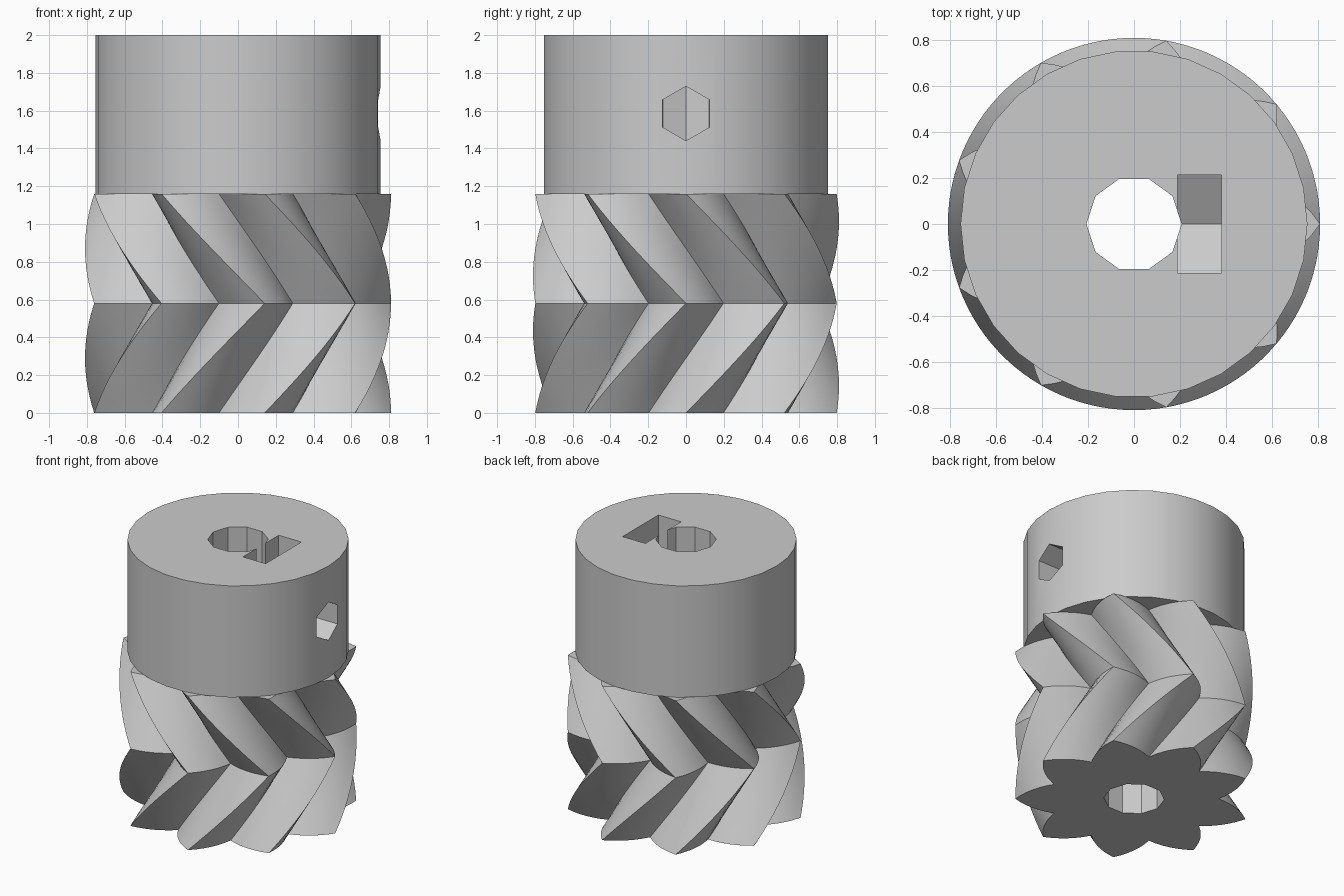
import bpy, bmesh, math
from math import cos, sin, pi, radians
from mathutils import Vector

old = bpy.data.objects.get("Cube")
if old:
    bpy.data.objects.remove(old, do_unlink=True)

TEETH, TIP_R, ROOT_R = 9, 0.81, 0.58
GEAR_H, TOTAL_H, HUB_R, BORE_R = 1.16, 2.0, 0.755, 0.207
PITCH = 2 * pi / TEETH
STEPS = 6        # points along one tooth flank
SLICES = 12      # layers in each half of the gear

grey = bpy.data.materials.new("plain grey")
grey.use_nodes = True
colour = (0.6, 0.6, 0.6, 1)
grey.diffuse_color = colour
grey.node_tree.nodes["Principled BSDF"].inputs["Base Color"].default_value = colour


def loft(name, rings):
    """Closed solid skinned through equal-length rings of points."""
    bm = bmesh.new()
    layers = [[bm.verts.new(p) for p in ring] for ring in rings]
    n = len(layers[0])
    for low, high in zip(layers, layers[1:]):
        for i in range(n):
            j = (i + 1) % n
            bm.faces.new((low[i], low[j], high[j], high[i]))
    bm.faces.new(layers[0][::-1])
    bm.faces.new(layers[-1])
    bmesh.ops.recalc_face_normals(bm, faces=bm.faces)
    mesh = bpy.data.meshes.new(name)
    bm.to_mesh(mesh)
    bm.free()
    mesh.materials.append(grey)
    obj = bpy.data.objects.new(name, mesh)
    bpy.context.collection.objects.link(obj)
    return obj


def polygon(n, r):
    return [(r * cos(2 * pi * i / n), r * sin(2 * pi * i / n)) for i in range(n)]


def upright(name, outline, z0, z1):
    return loft(name, [[(x, y, z) for x, y in outline] for z in (z0, z1)])


def along_x(name, outline, x0, x1):
    return loft(name, [[(x, y, z) for y, z in outline] for x in (x0, x1)])


def activate(obj):
    bpy.ops.object.select_all(action='DESELECT')
    obj.select_set(True)
    bpy.context.view_layer.objects.active = obj


def cut(obj, cutter):
    activate(obj)
    mod = obj.modifiers.new("cut", 'BOOLEAN')
    mod.operation, mod.solver, mod.object = 'DIFFERENCE', 'EXACT', cutter
    bpy.ops.object.modifier_apply(modifier=mod.name)
    bpy.data.objects.remove(cutter, do_unlink=True)


# Tooth flank: bulged curve from the pointed tip down to the root
tip = Vector((TIP_R, 0))
root = Vector((ROOT_R * cos(PITCH / 2), ROOT_R * sin(PITCH / 2)))
chord = root - tip
outward = Vector((chord.y, -chord.x)).normalized()
flank = []
for i in range(STEPS + 1):
    t = i / STEPS
    flank.append(tip + chord * t + outward * 0.028 * 4 * t * (1 - t))
tooth = [Vector((p.x, -p.y)) for p in flank[:0:-1]] + flank[:-1]


def gear_ring(z, turn):
    ring = []
    for k in range(TEETH):
        c, s = cos(k * PITCH + turn), sin(k * PITCH + turn)
        ring += [(p.x * c - p.y * s, p.x * s + p.y * c, z) for p in tooth]
    return ring


# Herringbone gear: twists one pitch up to mid height, then back
rings = []
for i in range(2 * SLICES + 1):
    f = i / SLICES
    rings.append(gear_ring(GEAR_H * f / 2, PITCH * (1 - abs(1 - f))))
gear = loft("herringbone_gear", rings)
cut(gear, upright("gear_bore_cutter", polygon(10, BORE_R), -0.1, GEAR_H + 0.1))

# Hub with bore, nut slot and set-screw hole
hub = upright("hub", polygon(30, HUB_R), GEAR_H, TOTAL_H)
cut(hub, upright("hub_bore_cutter", polygon(10, BORE_R), GEAR_H - 0.1, TOTAL_H + 0.1))

SCREW_Z, NUT_W = 1.585, 0.213
nut_r = NUT_W / cos(pi / 6)
slot = [(0, SCREW_Z - nut_r), (NUT_W, SCREW_Z - nut_r / 2), (NUT_W, TOTAL_H + 0.1),
        (-NUT_W, TOTAL_H + 0.1), (-NUT_W, SCREW_Z - nut_r / 2)]
cut(hub, along_x("nut_slot_cutter", slot, 0.19, 0.38))

screw = [(y, x + SCREW_Z) for x, y in polygon(6, 0.144)]
cut(hub, along_x("screw_hole_cutter", screw, 0.05, 0.9))

for obj in (gear, hub):
    activate(obj)
    bpy.ops.object.shade_smooth_by_angle(angle=radians(25))
